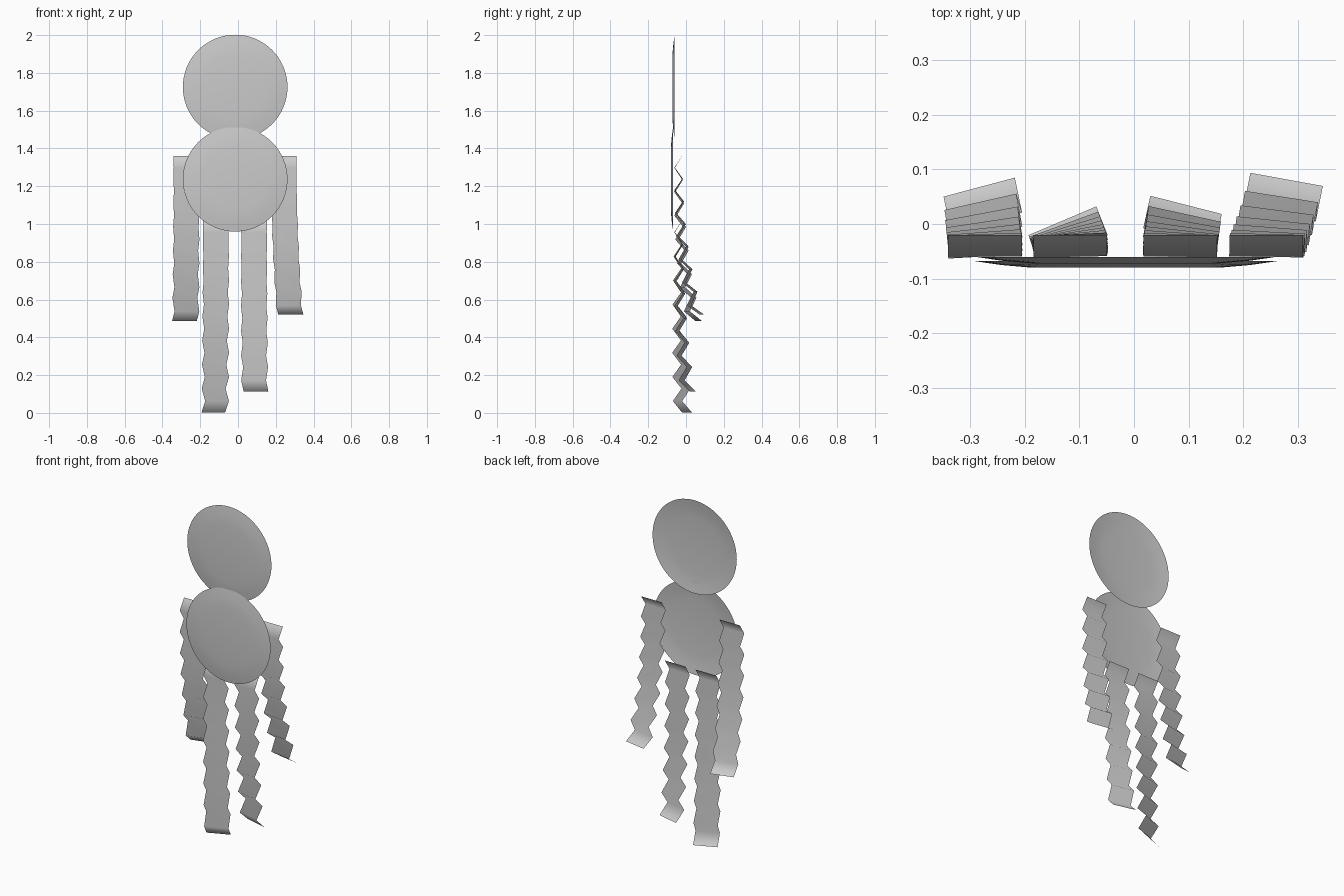
import bpy, bmesh, math
from mathutils import Vector

cube = bpy.data.objects.get("Cube")
if cube:
    bpy.data.objects.remove(cube)

paper = bpy.data.materials.new("grey_paper")
paper.use_nodes = True
grey = (0.6, 0.6, 0.6, 1)
paper.diffuse_color = grey
paper.node_tree.nodes["Principled BSDF"].inputs["Base Color"].default_value = grey


def finish(bm, name):
    mesh = bpy.data.meshes.new(name)
    bm.to_mesh(mesh)
    bm.free()
    mesh.materials.append(paper)
    for face in mesh.polygons:
        face.use_smooth = True
    obj = bpy.data.objects.new(name, mesh)
    bpy.context.collection.objects.link(obj)


def disc(name, x, y, z, radius, bulge, sides=64):
    """Thin round sheet, gently domed towards the front."""
    bm = bmesh.new()
    rings = []
    for scale, depth in ((1, 0), (0.82, 0.6), (0.62, 1)):
        ring = []
        for i in range(sides):
            a = math.tau * i / sides
            ring.append(bm.verts.new((x + radius * scale * math.cos(a), y - bulge * depth,
                                      z + radius * scale * math.sin(a))))
        rings.append(ring)
    for outer, inner in zip(rings, rings[1:]):
        for i in range(sides):
            j = (i + 1) % sides
            bm.faces.new((outer[i], outer[j], inner[j], inner[i]))
    bm.faces.new(rings[-1])
    finish(bm, name)


def folded_strip(name, x, top, bottom, folds, drift_x, drift_y, twist, width=0.135):
    """Accordion strip that swings back and twists towards its lower end."""
    bm = bmesh.new()
    previous = None
    for i in range(folds + 1):
        t = i / folds
        slope = math.atan(2.5 * drift_y * t ** 1.5 / (top - bottom))
        side = 0.02 if i % 2 == 0 else -0.02
        side *= 1 + 0.3 * t
        yaw = twist * t
        across = Vector((math.cos(yaw), math.sin(yaw), 0))
        back = Vector((-math.sin(yaw), math.cos(yaw), 0)) * math.cos(slope)
        back.z = math.sin(slope)
        centre = Vector((x + drift_x * t * t, -0.04 + drift_y * t ** 2.5,
                         top + (bottom - top) * t)) + back * side
        row = [bm.verts.new(centre + across * s * width / 2) for s in (-1, 1)]
        if previous:
            bm.faces.new((previous[0], row[0], row[1], previous[1]))
        previous = row
    finish(bm, name)


# Head and body sheets
disc("head", -0.015, -0.06, 1.725, 0.277, 0.012)
disc("body", -0.015, -0.068, 1.237, 0.277, 0.012)

# Folded limbs
folded_strip("right_arm", -0.273, 1.36, 0.48, 14, -0.004, 0.083, 0.26)
folded_strip("left_arm", 0.242, 1.36, 0.515, 14, 0.033, 0.097, -0.18)
folded_strip("right_leg", -0.117, 1.02, 0.0, 16, -0.004, 0.022, 0.40)
folded_strip("left_leg", 0.085, 1.02, 0.11, 14, 0.004, 0.05, -0.25)
